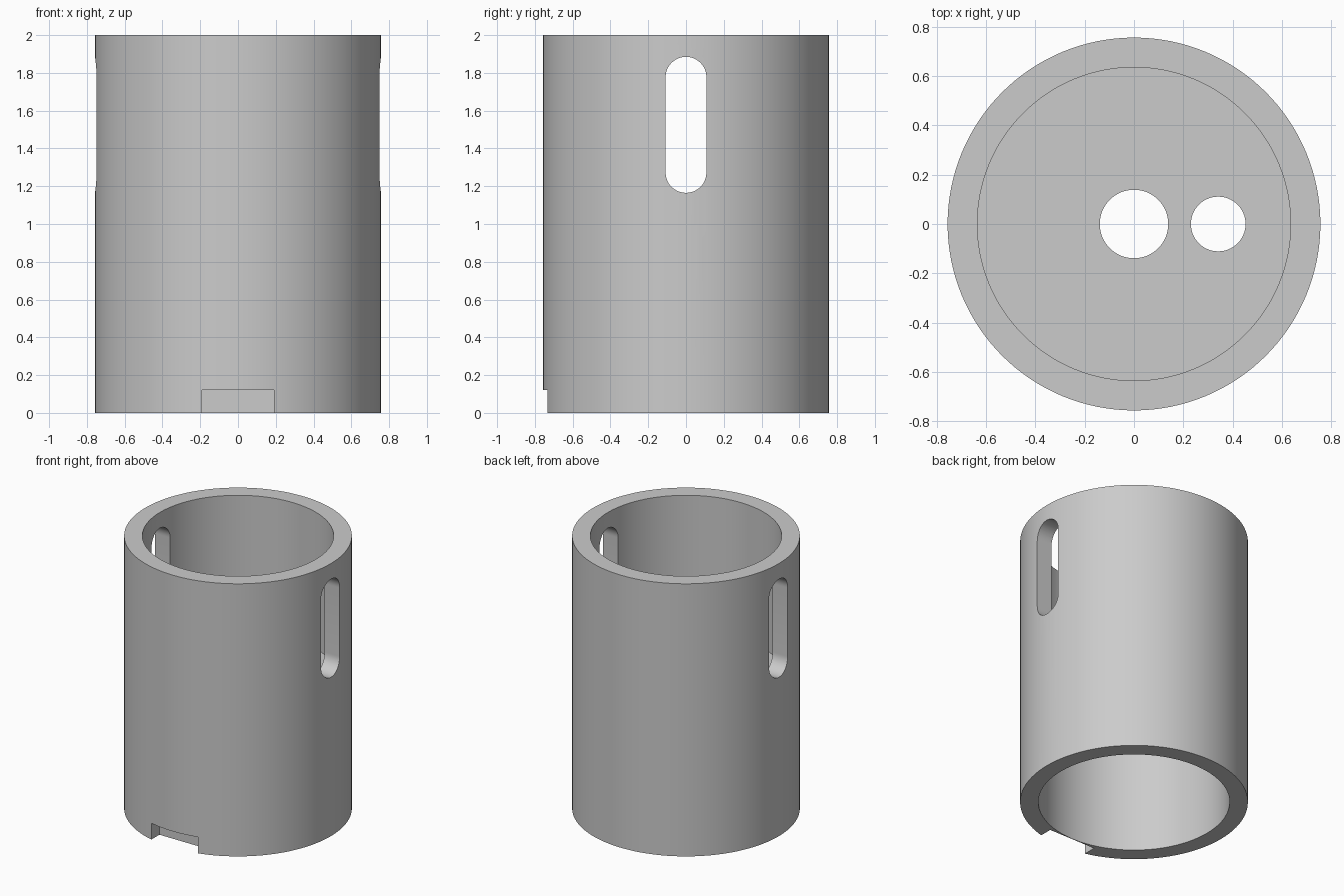
import bpy
import math

cube = bpy.data.objects.get("Cube")
if cube:
    bpy.data.objects.remove(cube, do_unlink=True)

HEIGHT, OUTER, INNER = 2.0, 0.757, 0.636
FLOOR_TOP, FLOOR_BOTTOM = 1.0, 0.88

grey = bpy.data.materials.new("light_grey")
grey.use_nodes = True
colour = (0.6, 0.6, 0.6, 1)
grey.diffuse_color = colour
grey.node_tree.nodes["Principled BSDF"].inputs["Base Color"].default_value = colour


def cylinder(name, radius, z0, z1, x=0, sides=128):
    bpy.ops.mesh.primitive_cylinder_add(
        vertices=sides, radius=radius, depth=z1 - z0, location=(x, 0, (z0 + z1) / 2))
    bpy.context.object.name = name
    return bpy.context.object


def slot_cutter(name, half_width, z0, z1, reach):
    """Round-ended upright slot running along x."""
    outline = []
    for centre, start in ((z1 - half_width, 0), (z0 + half_width, math.pi)):
        for i in range(25):
            a = start + math.pi * i / 24
            outline.append((half_width * math.cos(a), centre + half_width * math.sin(a)))
    n = len(outline)
    verts = [(x, y, z) for x in (-reach, reach) for y, z in outline]
    faces = [tuple(reversed(range(n))), tuple(range(n, 2 * n))]
    faces += [(i, (i + 1) % n, n + (i + 1) % n, n + i) for i in range(n)]
    mesh = bpy.data.meshes.new(name)
    mesh.from_pydata(verts, [], faces)
    obj = bpy.data.objects.new(name, mesh)
    bpy.context.collection.objects.link(obj)
    return obj


# Solid outer body
body = cylinder("cylindrical_housing", OUTER, 0, HEIGHT)

# Upper and lower bores leave a floor between them
cutters = [cylinder("upper_bore", INNER, FLOOR_TOP, HEIGHT + 0.2),
           cylinder("lower_bore", INNER, -0.2, FLOOR_BOTTOM)]

# Centre hole and offset hole through the floor
cutters.append(cylinder("centre_hole", 0.139, 0.5, 1.4, sides=64))
cutters.append(cylinder("offset_hole", 0.111, 0.5, 1.4, x=0.342, sides=64))

# Slots through both side walls
cutters.append(slot_cutter("side_slots", 0.108, 1.165, 1.885, 1))

# Flat-backed notch in the front lower rim
bpy.ops.mesh.primitive_cube_add(size=1, location=(0, -0.79, 0.01))
notch = bpy.context.object
notch.name = "front_notch"
notch.scale = (0.38, 0.3, 0.22)
cutters.append(notch)

# Cut each feature, then discard its cutter
for cutter in cutters:
    cutter.hide_render = True
    mod = body.modifiers.new(cutter.name, "BOOLEAN")
    mod.operation = "DIFFERENCE"
    mod.solver = "EXACT"
    mod.object = cutter
    bpy.context.view_layer.objects.active = body
    bpy.ops.object.modifier_apply(modifier=mod.name)
    bpy.data.objects.remove(cutter, do_unlink=True)

body.data.materials.clear()
body.data.materials.append(grey)
bpy.ops.object.select_all(action="DESELECT")
body.select_set(True)
bpy.context.view_layer.objects.active = body
bpy.ops.object.shade_smooth_by_angle(angle=math.radians(30))
